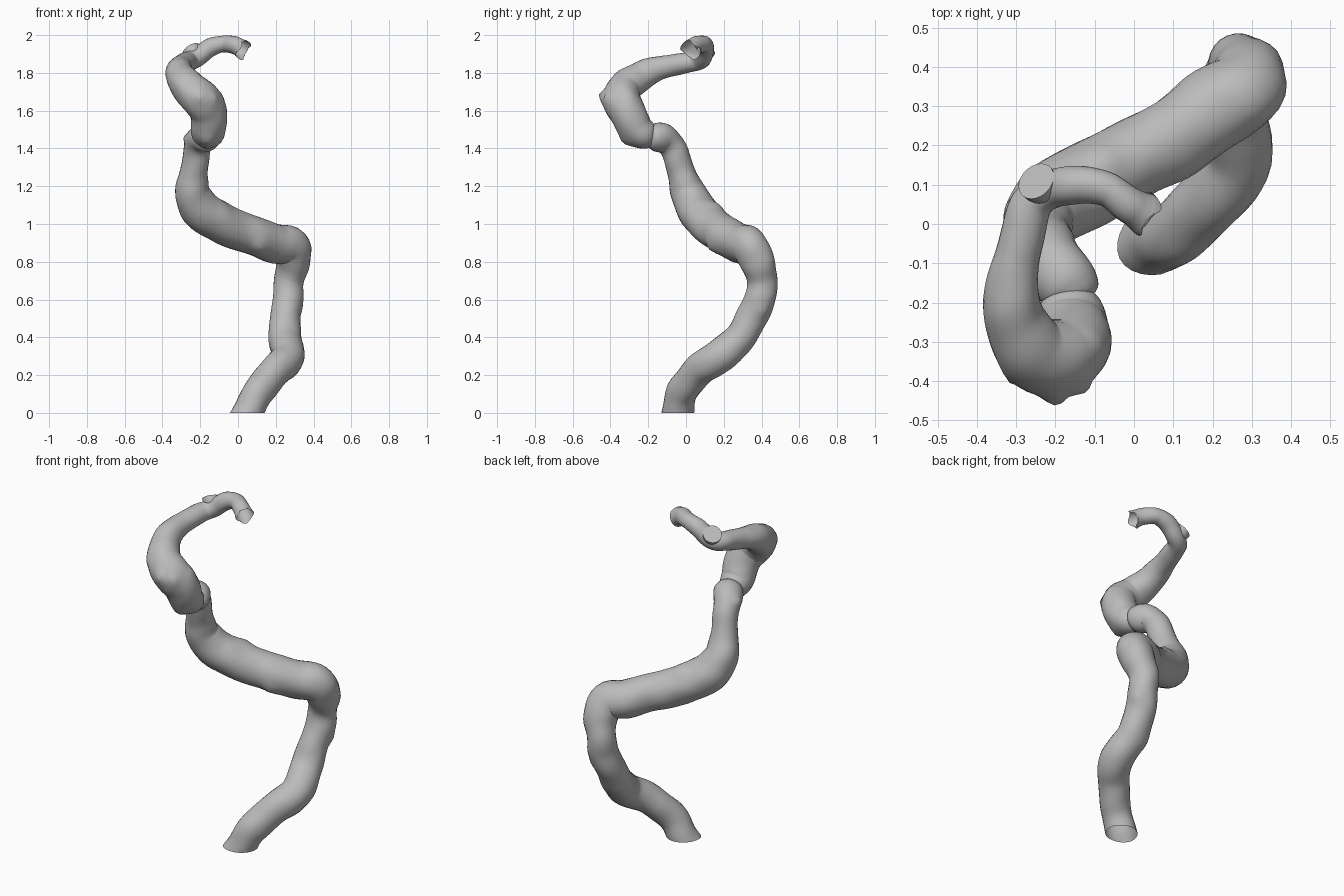
import bpy, bmesh, math
from mathutils import Vector, noise

cube = bpy.data.objects.get("Cube")
if cube:
    bpy.data.objects.remove(cube)

grey = bpy.data.materials.new("plain_grey")
grey.use_nodes = True
colour = (0.5, 0.5, 0.5, 1)
grey.diffuse_color = colour
grey.node_tree.nodes["Principled BSDF"].inputs["Base Color"].default_value = colour

SIDES, STEPS = 24, 6


def smooth_path(points):
    """Catmull-Rom interpolation of (x, y, z, radius) points."""
    p = [Vector(q) for q in points]
    p = [2 * p[0] - p[1]] + p + [2 * p[-1] - p[-2]]
    out = []
    for a, b, c, d in zip(p, p[1:], p[2:], p[3:]):
        for i in range(STEPS):
            t = i / STEPS
            out.append(0.5 * (2 * b + (c - a) * t + (2 * a - 5 * b + 4 * c - d) * t * t
                              + (3 * b - a - 3 * c + d) * t ** 3))
    return out + [p[-2]]


def finish(bm, name):
    bmesh.ops.recalc_face_normals(bm, faces=bm.faces)
    mesh = bpy.data.meshes.new(name)
    bm.to_mesh(mesh)
    bm.free()
    ob = bpy.data.objects.new(name, mesh)
    bpy.context.collection.objects.link(ob)
    mesh.materials.append(grey)
    bpy.ops.object.select_all(action='DESELECT')
    ob.select_set(True)
    bpy.context.view_layer.objects.active = ob
    bpy.ops.object.shade_smooth_by_angle(angle=math.radians(50))


def sweep(points, lumps=0.008, cap_start=True, cap_end=True):
    """Round tube of varying radius with a slightly lumpy skin."""
    path = smooth_path(points)
    bm = bmesh.new()
    rings, side = [], Vector((1, 0, 0))
    for i, p in enumerate(path):
        tangent = (path[min(i + 1, len(path) - 1)].xyz - path[max(i - 1, 0)].xyz).normalized()
        side = (side - tangent * side.dot(tangent)).normalized()
        up = tangent.cross(side)
        ring = []
        for k in range(SIDES):
            a = math.tau * k / SIDES
            n = side * math.cos(a) + up * math.sin(a)
            co = p.xyz + n * p.w
            ring.append(bm.verts.new(co + n * lumps * noise.noise(co * 9)))
        rings.append(ring)
    for r, s in zip(rings, rings[1:]):
        for k in range(SIDES):
            j = (k + 1) % SIDES
            bm.faces.new((r[k], r[j], s[j], s[k]))
    if cap_start:
        bm.faces.new(rings[0])
    if cap_end:
        bm.faces.new(rings[-1])
    return bm, rings


def pull(bm, centre, reach, offset):
    """Draw nearby skin out into a small peak or in to a dent."""
    for v in bm.verts:
        w = 1 - (v.co - Vector(centre)).length / reach
        if w > 0:
            v.co += Vector(offset) * w * w


# Lower trunk: open foot, bends back, crosses over and climbs to a rounded head
trunk, _ = sweep([
    (-0.01, -0.06, -0.10, .083), (0.05, -0.045, 0, .084), (0.11, -0.02, 0.11, .084),
    (0.193, 0.06, 0.215, .085), (0.263, 0.17, 0.295, .09), (0.247, 0.28, 0.39, .085),
    (0.25, 0.345, 0.50, .085), (0.262, 0.392, 0.60, .08), (0.27, 0.403, 0.70, .08),
    (0.292, 0.38, 0.80, .092), (0.28, 0.338, 0.88, .1), (0.195, 0.287, 0.90, .104),
    (0.10, 0.217, 0.93, .104), (0, 0.165, 0.967, .105), (-0.10, 0.11, 1.012, .106),
    (-0.19, 0.06, 1.07, .107), (-0.24, 0.015, 1.16, .095), (-0.236, -0.015, 1.25, .08),
    (-0.224, -0.045, 1.34, .07), (-0.217, -0.075, 1.41, .072),
    (-0.197, -0.115, 1.45, .078), (-0.165, -0.16, 1.455, .077),
    (-0.152, -0.19, 1.455, .06), (-0.147, -0.205, 1.455, .02)], cap_start=False)
pull(trunk, (0.345, 0.42, 0.53), .07, (.02, .01, 0))
pull(trunk, (0.12, 0.12, 0.87), .07, (0, -.015, -.01))
pull(trunk, (-0.06, 0.17, 1.11), .09, (0, .015, .01))
pull(trunk, (-0.29, -0.09, 1.46), .05, (-.02, 0, .01))
bmesh.ops.bisect_plane(trunk, geom=trunk.verts[:] + trunk.edges[:] + trunk.faces[:],
                       plane_co=(0, 0, 0), plane_no=(0, 0, -1), clear_outer=True)
finish(trunk, "lower_trunk")

# Upper arm: thick knuckle folding into a thin arm, then a hooked, torn open tip
arm, rings = sweep([
    (-0.17, -0.165, 1.452, .04), (-0.163, -0.205, 1.463, .076), (-0.158, -0.26, 1.503, .09),
    (-0.158, -0.308, 1.59, .098), (-0.196, -0.342, 1.662, .1), (-0.262, -0.32, 1.722, .091),
    (-0.303, -0.245, 1.776, .08), (-0.308, -0.165, 1.82, .07), (-0.295, -0.08, 1.838, .058),
    (-0.28, 0, 1.853, .056), (-0.255, 0.06, 1.865, .054), (-0.208, 0.088, 1.888, .05),
    (-0.15, 0.098, 1.93, .048), (-0.1, 0.095, 1.951, .045), (-0.06, 0.085, 1.953, .044),
    (-0.015, 0.052, 1.944, .046), (0.008, 0.037, 1.934, .048), (0.027, 0.025, 1.923, .053)],
    cap_end=False)
pull(arm, (-0.2, -0.445, 1.67), .06, (0, -.035, .01))
pull(arm, (-0.13, -0.41, 1.66), .05, (.01, -.02, .02))
pull(arm, (-0.1, -0.3, 1.67), .06, (0, 0, .025))
pull(arm, (-0.33, -0.38, 1.72), .06, (.01, -.025, 0))
pull(arm, (-0.16, -0.31, 1.45), .07, (0, -.02, -.015))
for k, v in enumerate(rings[-1]):
    v.co += Vector((.01, -.008, -.007)) * math.cos(3 * math.tau * k / SIDES)
finish(arm, "upper_arm")

# Cut stub at the elbow
stub, _ = sweep([(-0.215, 0.075, 1.87, .02), (-0.232, 0.092, 1.897, .045),
                 (-0.249, 0.109, 1.924, .051)], lumps=0)
finish(stub, "cut_stub")
